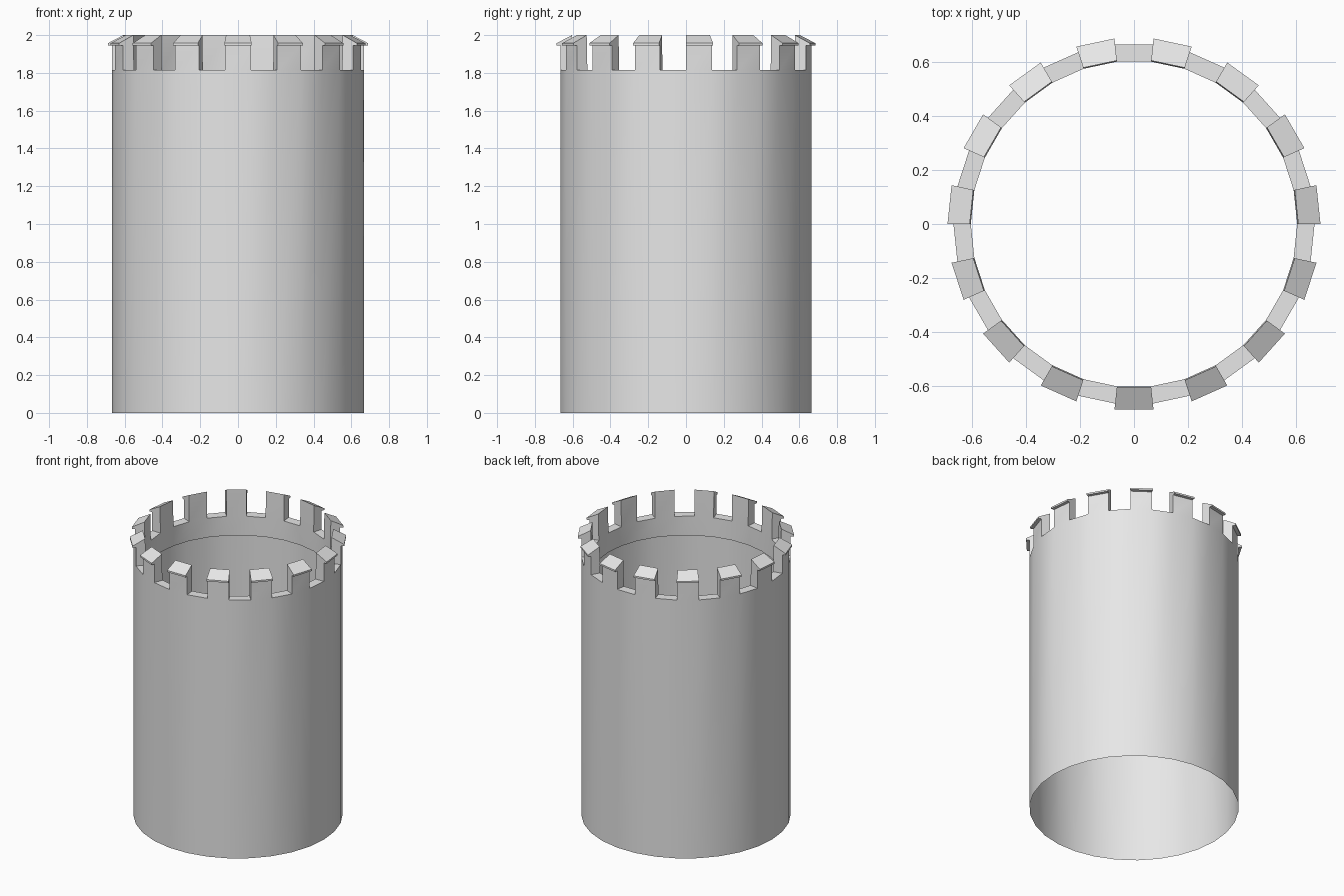
import bpy, bmesh
from math import sin, cos, radians

cube = bpy.data.objects.get("Cube")
if cube:
    bpy.data.objects.remove(cube)

SEGMENTS = 30
R_OUT, R_IN, R_LIP, R_PEAK = 0.667, 0.603, 0.689, 0.607
Z_INNER, Z_WALK, Z_LIP, Z_EAVE, Z_TOP = 1.68, 1.815, 1.945, 1.957, 2.0

stone = bpy.data.materials.new("light_grey_stone")
stone.use_nodes = True
stone.diffuse_color = (0.8, 0.8, 0.8, 1)
stone.node_tree.nodes["Principled BSDF"].inputs["Base Color"].default_value = (0.8, 0.8, 0.8, 1)

bm = bmesh.new()


def point(k, r, z):
    a = radians(264 + k * 360 / SEGMENTS)
    return bm.verts.new((r * cos(a), r * sin(a), z))


def ring(r, z):
    return [point(k, r, z) for k in range(SEGMENTS)]


base, outer = ring(R_OUT, 0), ring(R_OUT, Z_WALK)
inner, skirt = ring(R_IN, Z_WALK), ring(R_IN, Z_INNER)

# Sloping cap with a thin overhanging lip, from the outer face to the inner edge
cap = [(R_OUT, Z_LIP), (R_LIP, Z_LIP), (R_LIP, Z_EAVE), (R_PEAK, Z_TOP)]

for k in range(SEGMENTS):
    n = (k + 1) % SEGMENTS
    # Outer shell and short inner parapet wall
    bm.faces.new((base[k], base[n], outer[n], outer[k]))
    bm.faces.new((inner[k], inner[n], skirt[n], skirt[k]))
    if k % 2:
        # Gap floor between battlements
        bm.faces.new((outer[k], outer[n], inner[n], inner[k]))
    else:
        # Battlement block, flush with the walls
        left = [outer[k]] + [point(k, r, z) for r, z in cap] + [inner[k]]
        right = [outer[n]] + [point(n, r, z) for r, z in cap] + [inner[n]]
        for i in range(len(left) - 1):
            bm.faces.new((left[i], right[i], right[i + 1], left[i + 1]))
        bm.faces.new(left)
        bm.faces.new(right[::-1])

bmesh.ops.recalc_face_normals(bm, faces=bm.faces)
mesh = bpy.data.meshes.new("round_tower")
bm.to_mesh(mesh)
bm.free()
mesh.materials.append(stone)
tower = bpy.data.objects.new("round_tower", mesh)
bpy.context.collection.objects.link(tower)

# Smooth round walls, crisp battlement edges
bpy.ops.object.select_all(action="DESELECT")
tower.select_set(True)
bpy.context.view_layer.objects.active = tower
bpy.ops.object.shade_smooth_by_angle(angle=radians(25))
